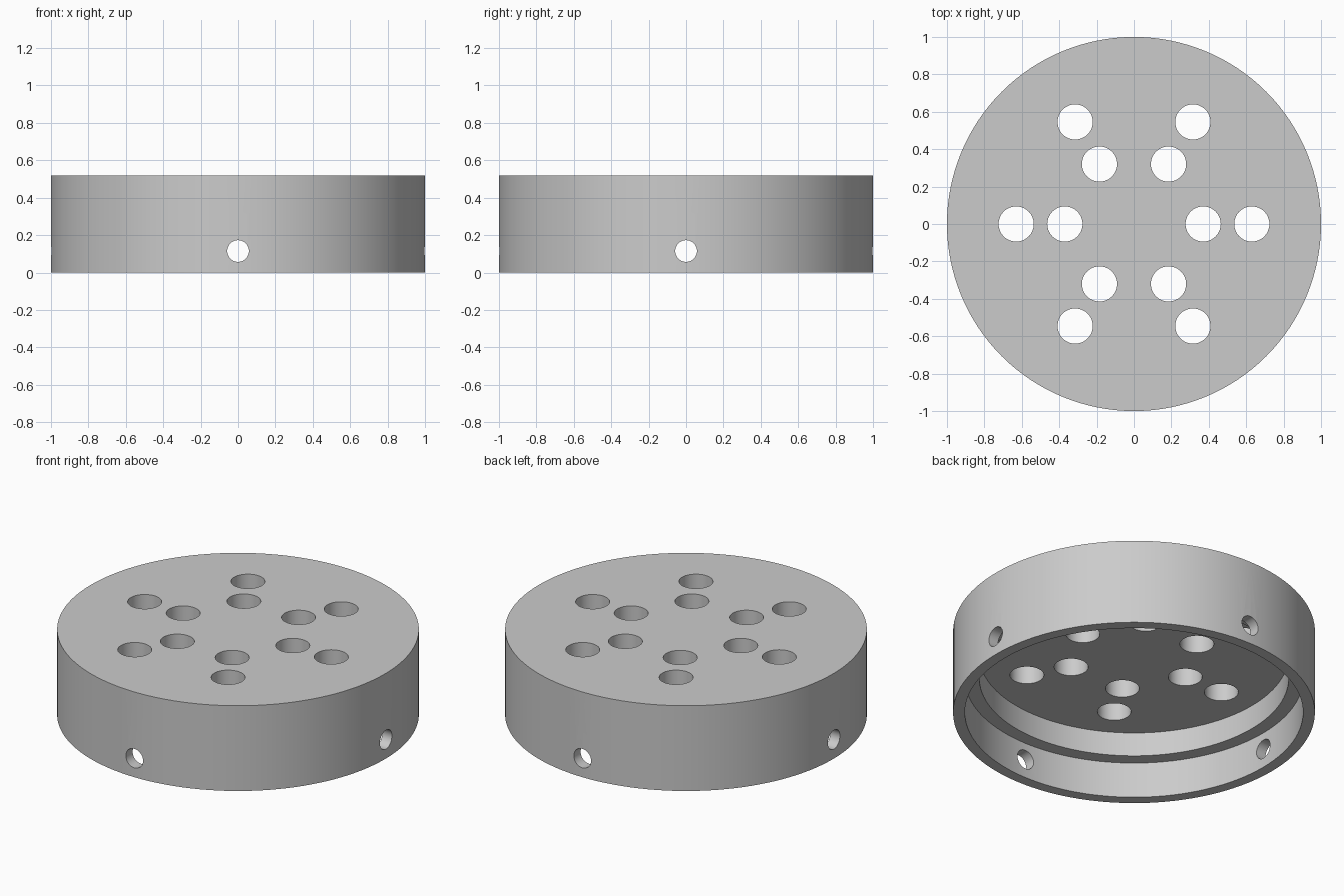
import bpy, bmesh, math
from mathutils import Matrix, Vector

SEGMENTS = 128

cube = bpy.data.objects.get("Cube")
if cube:
    bpy.data.objects.remove(cube, do_unlink=True)

grey = bpy.data.materials.new("plain grey")
grey.use_nodes = True
grey.diffuse_color = (0.6, 0.6, 0.6, 1)
grey.node_tree.nodes["Principled BSDF"].inputs["Base Color"].default_value = grey.diffuse_color


def make_object(name, bm):
    bmesh.ops.recalc_face_normals(bm, faces=bm.faces)
    mesh = bpy.data.meshes.new(name)
    bm.to_mesh(mesh)
    bm.free()
    mesh.materials.append(grey)
    obj = bpy.data.objects.new(name, mesh)
    bpy.context.collection.objects.link(obj)
    return obj


def add_cylinder(bm, radius, depth, matrix):
    bmesh.ops.create_cone(bm, cap_ends=True, segments=48, radius1=radius,
                          radius2=radius, depth=depth, matrix=matrix)


# Cap body: turned profile with a stepped hollow underside
profile = [(0, 0.364), (0.855, 0.364), (0.855, 0.218), (0.935, 0.218),
           (0.935, 0), (1, 0), (1, 0.52), (0, 0.52)]
bm = bmesh.new()
points = [bm.verts.new((r, 0, z)) for r, z in profile]
edges = [bm.edges.new(pair) for pair in zip(points, points[1:])]
bmesh.ops.spin(bm, geom=points + edges, axis=(0, 0, 1), cent=(0, 0, 0),
               angle=math.tau, steps=SEGMENTS)
bmesh.ops.remove_doubles(bm, verts=bm.verts, dist=0.0005)
# Merge the flat discs into single faces
for z in (0.364, 0.52):
    disc = [f for f in bm.faces if all(abs(v.co.z - z) < 0.001 for v in f.verts)]
    bmesh.ops.dissolve_faces(bm, faces=disc, use_verts=True)
cap = make_object("cap_body", bm)

# Hole cutters: two rings of six through the top, four through the skirt
bm = bmesh.new()
for ring in (0.37, 0.63):
    for i in range(6):
        spot = Matrix.Rotation(i * math.tau / 6, 4, "Z") @ Vector((ring, 0, 0.45))
        add_cylinder(bm, 0.094, 0.4, Matrix.Translation(spot))
for i in range(4):
    turn = Matrix.Rotation(i * math.tau / 4, 4, "Z")
    place = Matrix.Translation((0.97, 0, 0.115)) @ Matrix.Rotation(math.pi / 2, 4, "Y")
    add_cylinder(bm, 0.058, 0.2, turn @ place)
cutter = make_object("hole_cutter", bm)
cutter.hide_render = True

# Cut the holes, then smooth the round walls
cut = cap.modifiers.new("holes", "BOOLEAN")
cut.operation = "DIFFERENCE"
cut.solver = "EXACT"
cut.object = cutter
bpy.ops.object.select_all(action="DESELECT")
cap.select_set(True)
bpy.context.view_layer.objects.active = cap
bpy.ops.object.modifier_apply(modifier=cut.name)
bpy.data.objects.remove(cutter, do_unlink=True)
bpy.ops.object.shade_smooth_by_angle(angle=math.radians(30))
